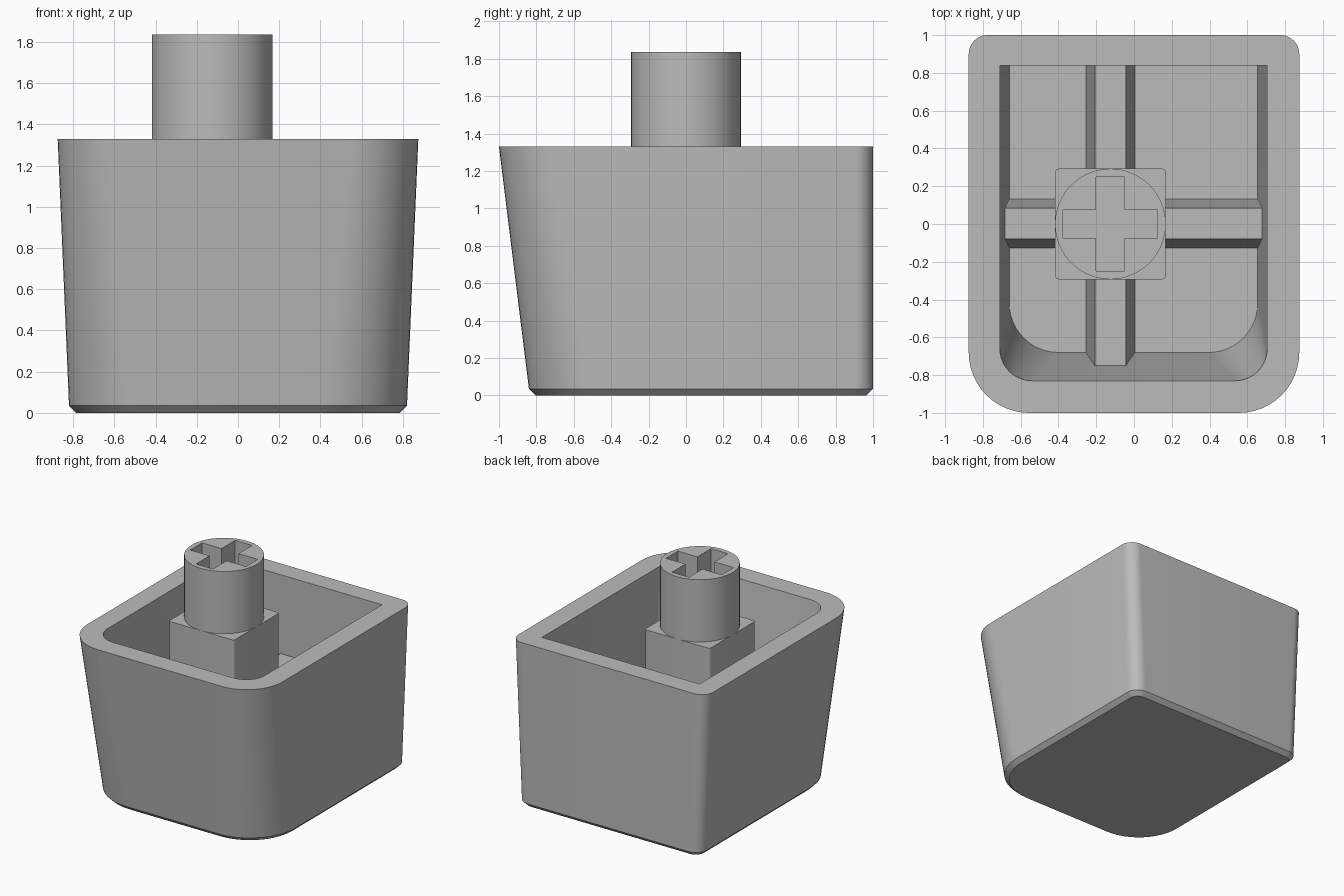
import bpy, bmesh
from math import sin, cos, pi, radians
from mathutils import Vector

cube = bpy.data.objects.get("Cube")
if cube:
    bpy.data.objects.remove(cube, do_unlink=True)

grey = bpy.data.materials.new("light_grey_plastic")
grey.use_nodes = True
grey.diffuse_color = (0.5, 0.5, 0.5, 1)
grey.node_tree.nodes["Principled BSDF"].inputs["Base Color"].default_value = (0.5, 0.5, 0.5, 1)

STEM_X = -0.125      # stem and ribs sit off centre
RIM, FLOOR, RIB_TOP, STEM_TOP = 1.33, 0.13, 0.69, 1.835


def finish(name, bm):
    """Turn a bmesh into a smooth-by-angle object."""
    bmesh.ops.recalc_face_normals(bm, faces=bm.faces[:])
    mesh = bpy.data.meshes.new(name)
    bm.to_mesh(mesh)
    bm.free()
    mesh.materials.append(grey)
    obj = bpy.data.objects.new(name, mesh)
    bpy.context.collection.objects.link(obj)
    bpy.ops.object.select_all(action='DESELECT')
    obj.select_set(True)
    bpy.context.view_layer.objects.active = obj
    bpy.ops.object.shade_smooth_by_angle(angle=radians(30))
    return obj


def rounded_rect(x0, x1, y0, y1, r_front, r_back, z, steps=12):
    """Rectangle outline with separate front and back corner radii."""
    corners = [(x1, y1, r_back, -1, -1), (x0, y1, r_back, 1, -1),
               (x0, y0, r_front, 1, 1), (x1, y0, r_front, -1, 1)]
    points = []
    for i, (x, y, r, sx, sy) in enumerate(corners):
        for k in range(steps + 1):
            a = pi / 2 * (i + k / steps)
            points.append(Vector((x + sx * r + r * cos(a), y + sy * r + r * sin(a), z)))
    return points


def loft(bm, outlines, cap_start=True, cap_end=True):
    """Skin a stack of outlines with equal point counts."""
    rings = [[bm.verts.new(p) for p in outline] for outline in outlines]
    for low, high in zip(rings, rings[1:]):
        for i in range(len(low)):
            j = (i + 1) % len(low)
            bm.faces.new((low[i], low[j], high[j], high[i]))
    if cap_start:
        bm.faces.new(rings[0])
    if cap_end:
        bm.faces.new(rings[-1])
    return rings


# Hollow shell: chamfered base, tapered walls, flat rim, inner cavity
bm = bmesh.new()
loft(bm, [
    rounded_rect(-0.785, 0.785, -0.805, 0.965, 0.38, 0.07, 0),
    rounded_rect(-0.82, 0.82, -0.84, 1.0, 0.41, 0.1, 0.035),
    rounded_rect(-0.875, 0.875, -1.0, 1.0, 0.32, 0.1, RIM),
    rounded_rect(-0.71, 0.705, -0.83, 0.84, 0.17, 0.003, RIM),
    rounded_rect(-0.66, 0.655, -0.68, 0.84, 0.26, 0.003, FLOOR),
])
finish("shell", bm)


# Crossing ribs with a trapezoid section, sunk into floor and walls
def rib(name, start, end, side):
    start, end, side = Vector(start), Vector(end), Vector(side)
    section = [(-0.132, FLOOR - 0.03), (0.132, FLOOR - 0.03), (0.082, RIB_TOP), (-0.082, RIB_TOP)]
    bm = bmesh.new()
    loft(bm, [[p + side * w + Vector((0, 0, h)) for w, h in section] for p in (start, end)])
    finish(name, bm)


rib("cross_rib", (-0.71, 0.003, 0), (0.705, 0.003, 0), (0, 1, 0))
rib("long_rib", (STEM_X, -0.77, 0), (STEM_X, 0.87, 0), (1, 0, 0))

# Square block carrying the stem
R = 0.293
bm = bmesh.new()
loft(bm, [rounded_rect(STEM_X - R, STEM_X + R, -R, R, 0.02, 0.02, z, 4)
          for z in (FLOOR - 0.03, RIM)])
finish("stem_block", bm)

# Round stem with a cross-shaped socket
bm = bmesh.new()
circle = [(STEM_X + R * cos(2 * pi * i / 64), R * sin(2 * pi * i / 64)) for i in range(64)]
arm, half = 0.25, 0.076
quarter = [(arm, -half), (arm, half), (half, half)]
cross = []
for turn in range(4):
    c, s = round(cos(turn * pi / 2)), round(sin(turn * pi / 2))
    cross += [(STEM_X + c * x - s * y, s * x + c * y) for x, y in quarter]
wall = loft(bm, [[(x, y, z) for x, y in circle] for z in (RIM - 0.05, STEM_TOP)], True, False)
socket = loft(bm, [[(x, y, z) for x, y in cross] for z in (RIM + 0.01, STEM_TOP)], True, False)
top_edges = [e for e in bm.edges if all(v in wall[1] or v in socket[1] for v in e.verts)]
bmesh.ops.triangle_fill(bm, edges=top_edges, use_beauty=True, normal=(0, 0, 1))
finish("stem", bm)
